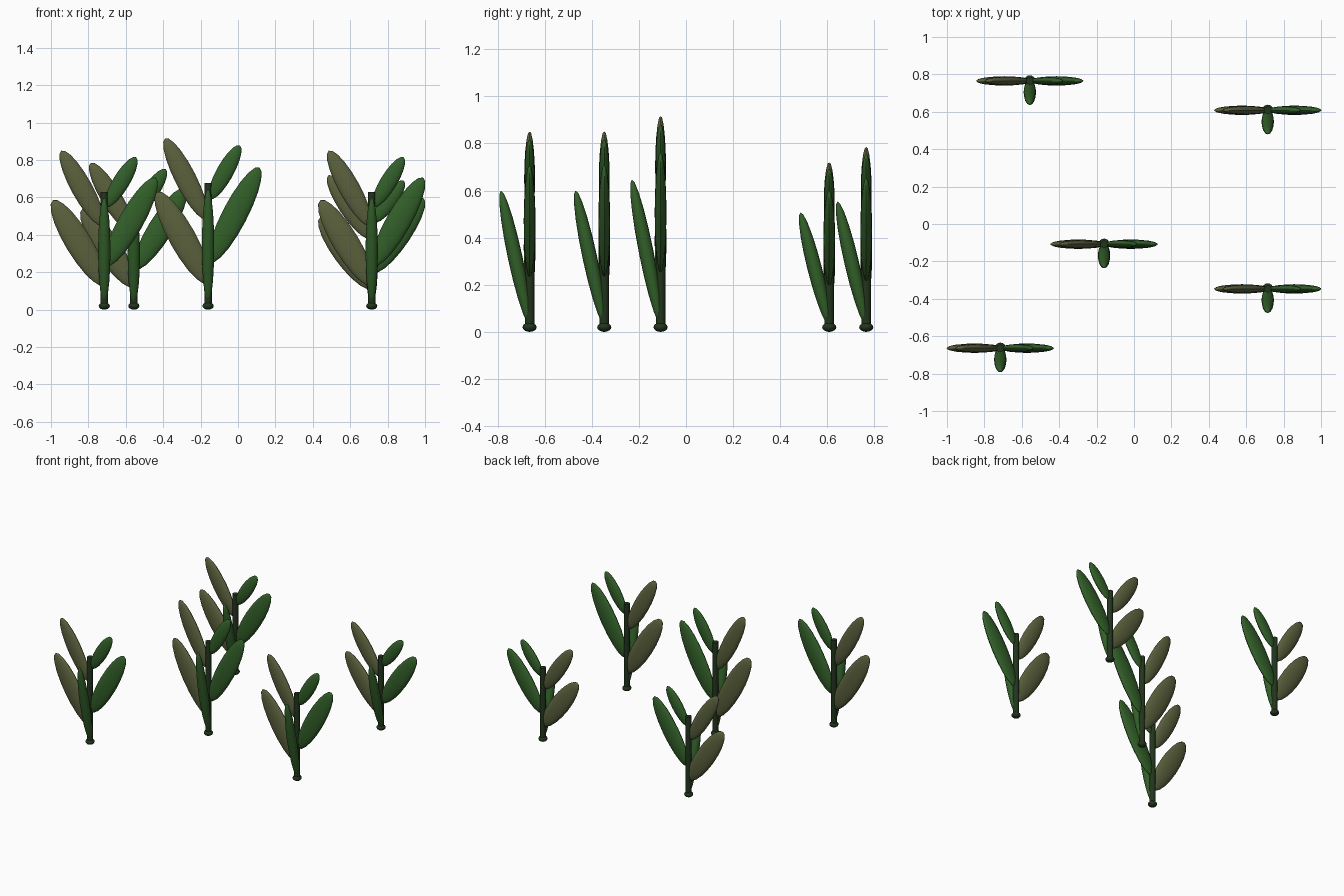
import bpy, math
from mathutils import Matrix, Vector

if "Cube" in bpy.data.objects:
    bpy.data.objects.remove(bpy.data.objects["Cube"])


def material(name, rgb):
    m = bpy.data.materials.new(name)
    m.diffuse_color = (*rgb, 1)
    m.use_nodes = True
    m.node_tree.nodes["Principled BSDF"].inputs["Base Color"].default_value = m.diffuse_color
    return m


STEM = material("dark_stem", (0.016, 0.035, 0.012))
GREEN = material("leaf_green", (0.032, 0.115, 0.022))
OLIVE = material("leaf_olive", (0.105, 0.12, 0.047))


def finish(name, matrix, mat):
    ob = bpy.context.object
    ob.name = name
    ob.data.transform(matrix)
    ob.data.materials.append(mat)
    bpy.ops.object.shade_smooth_by_angle(angle=math.radians(40))


def ellipsoid(name, matrix, mat, rings=10):
    bpy.ops.mesh.primitive_uv_sphere_add(segments=16, ring_count=rings, radius=1)
    finish(name, matrix, mat)


def leaf(name, place, base, tip, width, thick, mat):
    # Ellipsoid stretched from base to tip, flat side facing front
    a, b = Vector(base), Vector(tip)
    d = b - a
    z = d.normalized()
    x = Vector((0, 1, 0)).cross(z).normalized()
    y = z.cross(x)
    rot = Matrix((x, y, z)).transposed().to_4x4()
    size = Matrix.Diagonal((width, thick, d.length / 2, 1))
    ellipsoid(name, place @ Matrix.Translation((a + b) / 2) @ rot @ size, mat)


# name, base, tip, half width, half thickness, colour
LEAVES = [
    ("lower_left_leaf", (0, 0, 0.13), (-0.275, 0, 0.585), 0.07, 0.025, OLIVE),
    ("lower_right_leaf", (0.01, 0, 0.235), (0.275, 0, 0.706), 0.066, 0.025, GREEN),
    ("upper_left_leaf", (-0.01, 0, 0.45), (-0.23, 0, 0.85), 0.056, 0.023, OLIVE),
    ("upper_right_leaf", (0.01, 0, 0.55), (0.17, 0, 0.815), 0.045, 0.021, GREEN),
    ("front_leaf", (0, 0, 0.03), (0, -0.122, 0.60), 0.033, 0.031, GREEN),
]

# Plant x, y and height factor
PLANTS = [
    (-0.715, -0.664, 1.0),
    (0.715, -0.347, 1.0),
    (-0.16, -0.108, 1.077),
    (0.715, 0.608, 0.846),
    (-0.557, 0.765, 0.923),
]

for i, (px, py, h) in enumerate(PLANTS, 1):
    place = Matrix.Translation((px, py, 0)) @ Matrix.Diagonal((1, 1, h, 1))
    # Root bulb
    ellipsoid(f"root_{i}", Matrix.Translation((px, py, 0.02)) @ Matrix.Diagonal((0.03, 0.03, 0.02, 1)), STEM, 8)
    # Stem
    bpy.ops.mesh.primitive_cylinder_add(vertices=12, radius=0.02, depth=0.61)
    finish(f"stem_{i}", place @ Matrix.Translation((0, 0, 0.325)), STEM)
    for name, base, tip, w, t, mat in LEAVES:
        leaf(f"{name}_{i}", place, base, tip, w, t, mat)
